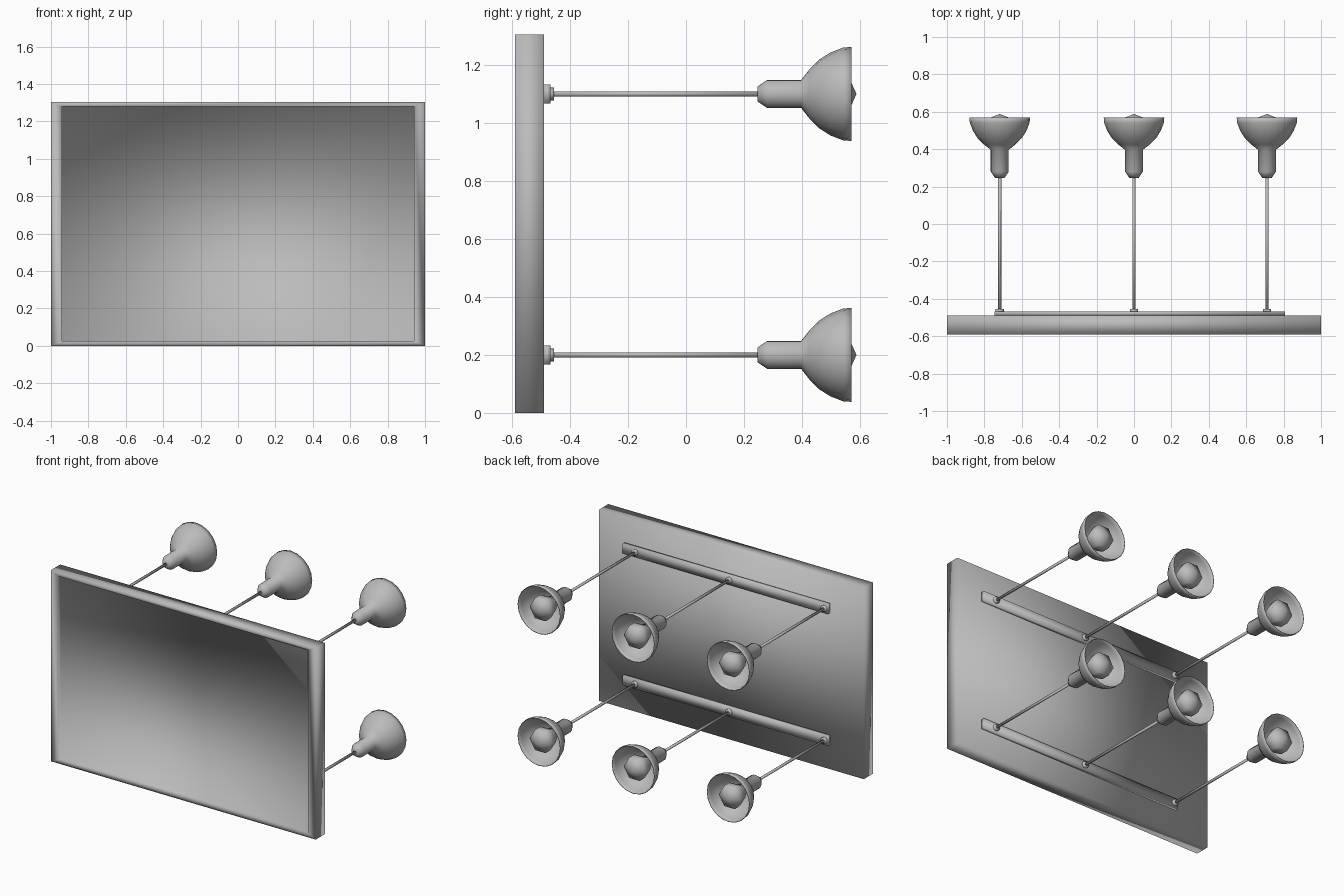
import bpy, bmesh, math
from mathutils import Matrix, Vector

cube = bpy.data.objects.get("Cube")
if cube:
    bpy.data.objects.remove(cube, do_unlink=True)

grey = bpy.data.materials.new("neutral grey")
grey.use_nodes = True
colour = (0.5, 0.5, 0.5, 1)
grey.diffuse_color = colour
grey.node_tree.nodes["Principled BSDF"].inputs["Base Color"].default_value = colour


def finish(name, bm):
    bmesh.ops.recalc_face_normals(bm, faces=bm.faces)
    for f in bm.faces:
        f.smooth = True
    mesh = bpy.data.meshes.new(name)
    bm.to_mesh(mesh)
    bm.free()
    mesh.materials.append(grey)
    ob = bpy.data.objects.new(name, mesh)
    bpy.context.collection.objects.link(ob)
    return ob


def box(lo, hi):
    lo, hi = Vector(lo), Vector(hi)
    bm = bmesh.new()
    bmesh.ops.create_cube(bm, size=1, matrix=Matrix.Translation((lo + hi) / 2)
                          @ Matrix.Diagonal((*(hi - lo), 1)))
    return bm


def lathe(name, profile, sides, x, z):
    """Revolve (radius, y) points around an axis along y at x, z."""
    bm = bmesh.new()
    verts = [bm.verts.new((r, y, 0)) for r, y in profile]
    edges = [bm.edges.new(pair) for pair in zip(verts, verts[1:])]
    bmesh.ops.spin(bm, geom=verts + edges, cent=(0, 0, 0), axis=(0, 1, 0),
                   angle=math.tau, steps=sides, use_merge=True)
    bmesh.ops.remove_doubles(bm, verts=bm.verts, dist=0.0005)
    bmesh.ops.translate(bm, verts=bm.verts, vec=(x, 0, z))
    return finish(name, bm)


# Sign panel with a shallow recessed front
WIDTH, HEIGHT, FRONT, BACK = 2.0, 1.305, -0.59, -0.49
bm = box((-WIDTH / 2, FRONT, 0), (WIDTH / 2, BACK, HEIGHT))
bm.normal_update()
face = min(bm.faces, key=lambda f: f.calc_center_median().y)
bmesh.ops.inset_individual(bm, faces=[face], thickness=0.037)
for v in face.verts:
    v.co.x = math.copysign(0.942, v.co.x)
floor = bmesh.ops.extrude_face_region(bm, geom=[face])["geom"]
bmesh.ops.translate(bm, vec=(0, 0.02, 0),
                    verts=[g for g in floor if isinstance(g, bmesh.types.BMVert)])
if face.is_valid:
    bmesh.ops.delete(bm, geom=[face], context='FACES_ONLY')
finish("sign_panel", bm)

# Lamp profiles as (radius, y): shade out to the rim and back inside, then bulb
SHADE = [(0, 0.247), (0.026, 0.247), (0.048, 0.28), (0.048, 0.397),
         (0.084, 0.425), (0.119, 0.46), (0.143, 0.498), (0.16, 0.542),
         (0.162, 0.57), (0.158, 0.57), (0.155, 0.542), (0.138, 0.5),
         (0.114, 0.464), (0.08, 0.43), (0.04, 0.405), (0, 0.405)]
BULB = [(0, 0.588), (0.08, 0.557), (0.08, 0.5), (0.045, 0.44), (0.035, 0.4), (0, 0.4)]
ROD = [(0, -0.47), (0.009, -0.47), (0.009, 0.26), (0, 0.26)]
KNOB = [(0, -0.48), (0.022, -0.48), (0.022, -0.455), (0, -0.455)]

# Two rows: mounting rail with three lamps on long rods
for row, z in (("lower", 0.2), ("upper", 1.1)):
    finish(row + "_rail", box((-0.745, BACK, z - 0.033), (0.807, -0.468, z + 0.033)))
    for side, x in (("right", -0.718), ("middle", 0), ("left", 0.711)):
        label = row + "_" + side
        lathe(label + "_knob", KNOB, 8, x, z)
        lathe(label + "_rod", ROD, 8, x, z)
        lathe(label + "_shade", SHADE, 20, x, z)
        lathe(label + "_bulb", BULB, 6, x, z)
